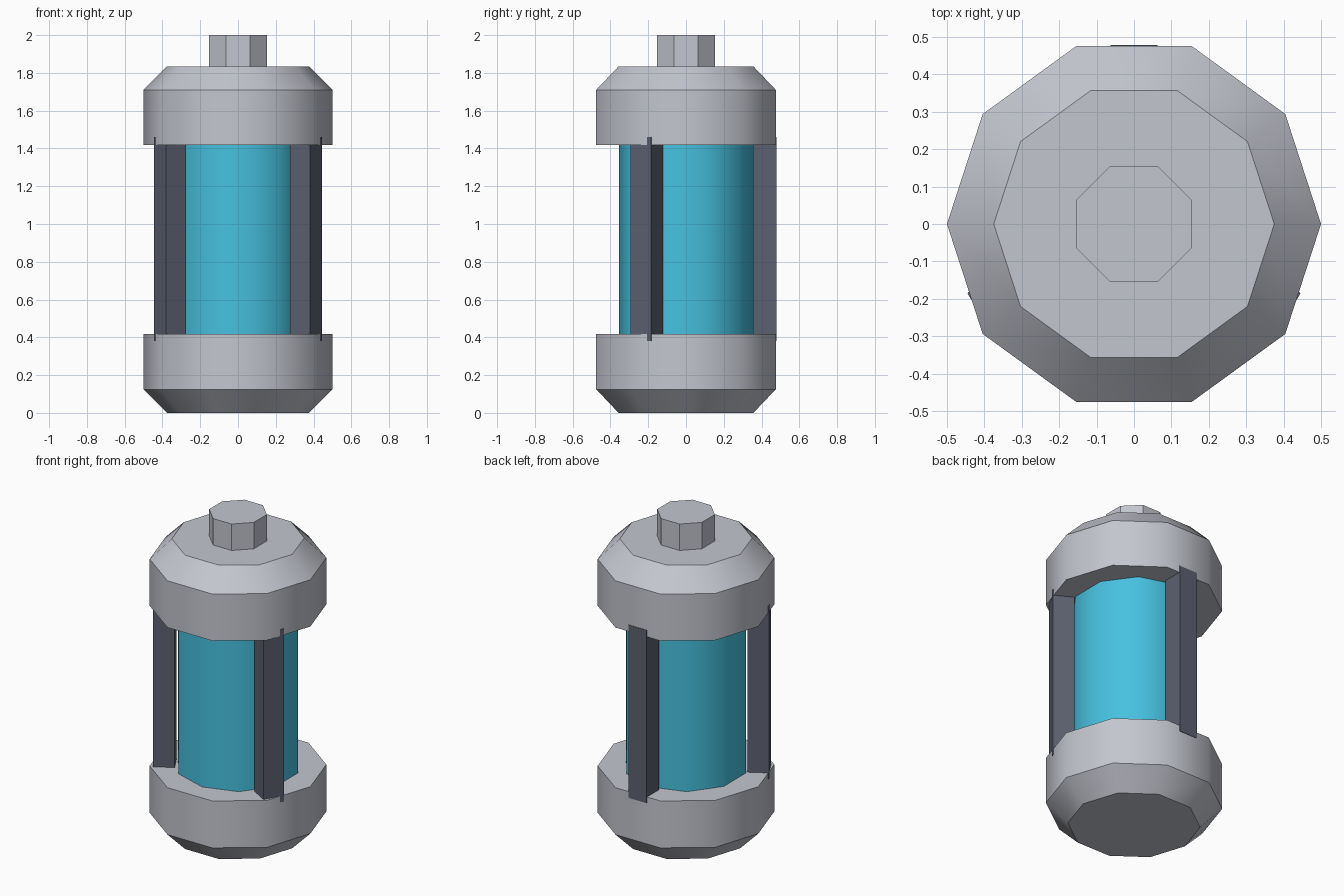
import bpy, bmesh, math
from mathutils import Matrix

if "Cube" in bpy.data.objects:
    bpy.data.objects.remove(bpy.data.objects["Cube"])


def material(name, rgb):
    m = bpy.data.materials.new(name)
    m.diffuse_color = (*rgb, 1)
    m.use_nodes = True
    m.node_tree.nodes["Principled BSDF"].inputs["Base Color"].default_value = m.diffuse_color
    return m


metal = material("light grey metal", (0.55, 0.565, 0.625))
slate = material("dark slate", (0.107, 0.120, 0.162))
fluid = material("cyan fluid", (0.062, 0.533, 0.74))


def finish(bm, name, mat, smooth):
    bmesh.ops.recalc_face_normals(bm, faces=bm.faces[:])
    me = bpy.data.meshes.new(name)
    bm.to_mesh(me)
    bm.free()
    me.materials.append(mat)
    ob = bpy.data.objects.new(name, me)
    bpy.context.collection.objects.link(ob)
    if smooth:
        bpy.ops.object.select_all(action='DESELECT')
        ob.select_set(True)
        bpy.context.view_layer.objects.active = ob
        bpy.ops.object.shade_smooth_by_angle(angle=math.radians(40))
    return ob


def lathe(name, profile, sides, turn, mat, smooth=True):
    """Closed many-sided solid from (radius, height) pairs, bottom to top."""
    bm = bmesh.new()
    rings = []
    for r, z in profile:
        rings.append([bm.verts.new((r * math.cos(turn + math.tau * i / sides),
                                    r * math.sin(turn + math.tau * i / sides), z))
                      for i in range(sides)])
    for a, b in zip(rings, rings[1:]):
        for i in range(sides):
            j = (i + 1) % sides
            bm.faces.new((a[i], a[j], b[j], b[i]))
    bm.faces.new(rings[0][::-1])
    bm.faces.new(rings[-1])
    return finish(bm, name, mat, smooth)


# End caps with chamfered outer rims
lathe("bottom_cap", [(0.375, 0), (0.5, 0.125), (0.5, 0.418)], 10, 0, metal)
lathe("top_cap", [(0.5, 1.418), (0.5, 1.71), (0.375, 1.835)], 10, 0, metal)

# Knob on the top cap
lathe("top_knob", [(0.167, 1.83), (0.167, 2.0)], 8, math.pi / 8, metal, False)

# Glowing fluid tube between the caps
lathe("fluid_tube", [(0.355, 0.40), (0.355, 1.44)], 10, math.pi / 10, fluid)

# Three upright struts round the tube
INNER, OUTER, WIDTH, LOW, HIGH = 0.354, 0.478, 0.126, 0.38, 1.46
for label, angle in (("back", 90), ("left", 210), ("right", 330)):
    bm = bmesh.new()
    bmesh.ops.create_cube(bm, size=1)
    bm.transform(Matrix.Rotation(math.radians(angle), 4, 'Z')
                 @ Matrix.Translation(((INNER + OUTER) / 2, 0, (LOW + HIGH) / 2))
                 @ Matrix.Diagonal((OUTER - INNER, WIDTH, HIGH - LOW, 1)))
    finish(bm, label + "_strut", slate, False)
